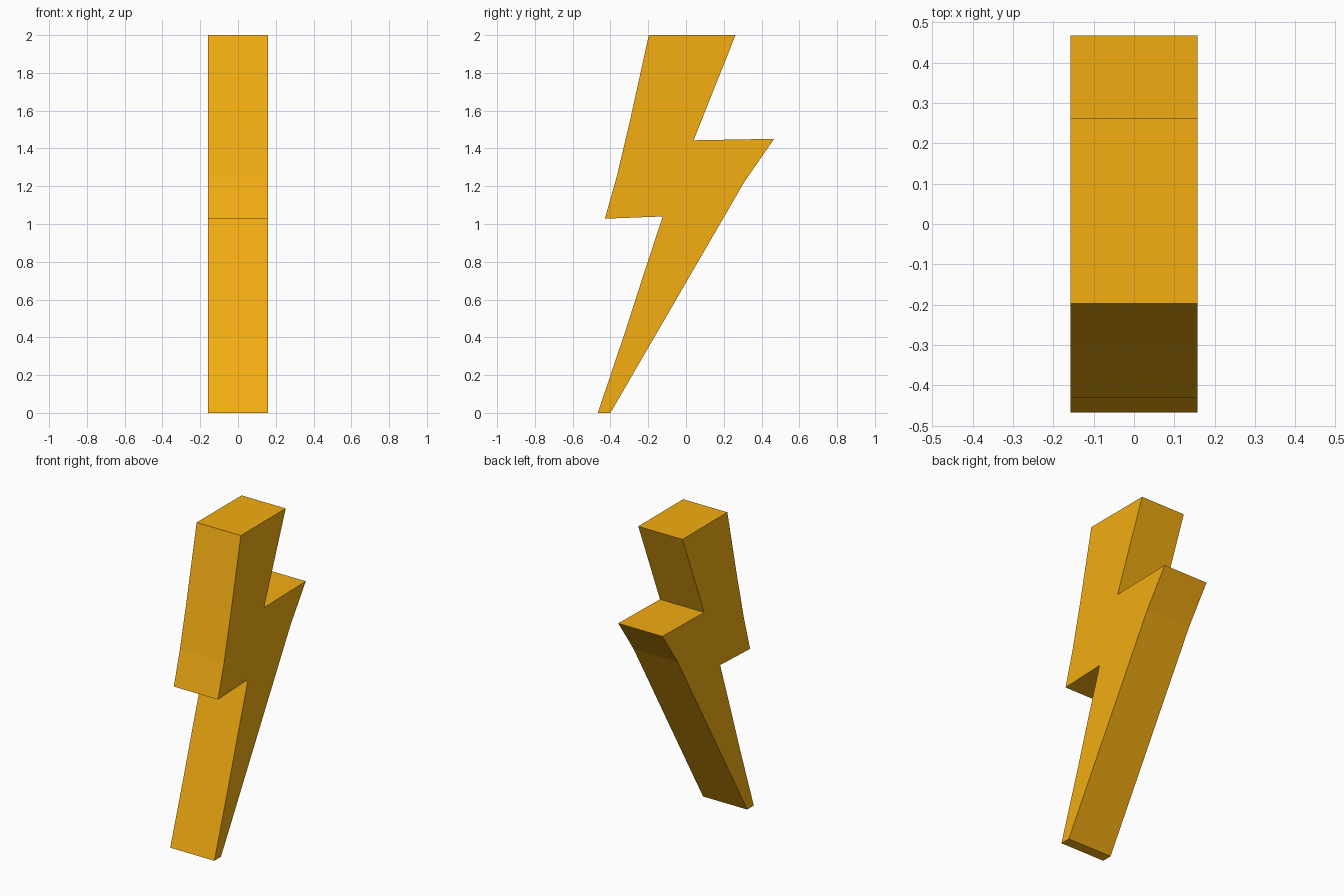
import bpy, bmesh

if "Cube" in bpy.data.objects:
    bpy.data.objects.remove(bpy.data.objects["Cube"])

HALF = 0.158  # half thickness along x

# Bolt outline in the (y, z) plane
profile = [
    (-0.467, 0.0), (-0.40, 0.0), (0.31, 1.225), (0.467, 1.451),
    (0.04, 1.443), (0.262, 2.0), (-0.197, 2.0), (-0.298, 1.54),
    (-0.368, 1.245), (-0.43, 1.028), (-0.123, 1.04), (-0.232, 0.71),
    (-0.322, 0.43),
]

# Flat outline extruded across x
bm = bmesh.new()
face = bm.faces.new([bm.verts.new((-HALF, y, z)) for y, z in profile])
ext = bmesh.ops.extrude_face_region(bm, geom=[face], use_keep_orig=True)
verts = [g for g in ext["geom"] if isinstance(g, bmesh.types.BMVert)]
bmesh.ops.translate(bm, verts=verts, vec=(2 * HALF, 0, 0))
bmesh.ops.recalc_face_normals(bm, faces=bm.faces)
mesh = bpy.data.meshes.new("lightning_bolt")
bm.to_mesh(mesh)
bm.free()

bolt = bpy.data.objects.new("lightning_bolt", mesh)
bpy.context.collection.objects.link(bolt)

# Golden yellow
mat = bpy.data.materials.new("golden_yellow")
mat.diffuse_color = (0.9, 0.42, 0.006, 1)
mat.use_nodes = True
mat.node_tree.nodes["Principled BSDF"].inputs["Base Color"].default_value = mat.diffuse_color
mesh.materials.append(mat)
